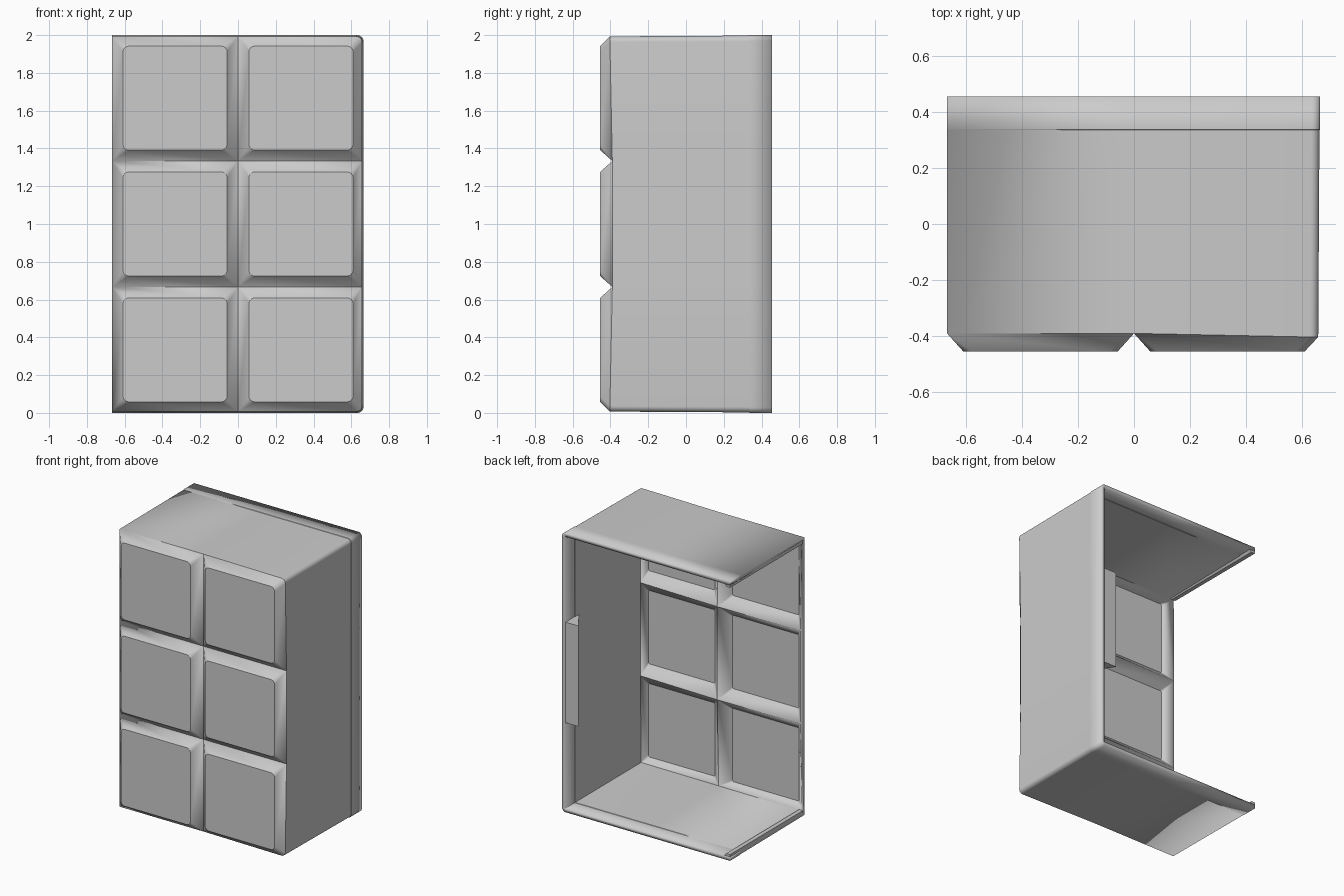
import bpy, bmesh, math

if "Cube" in bpy.data.objects:
    bpy.data.objects.remove(bpy.data.objects["Cube"], do_unlink=True)

LEFT, RIGHT, LOW, HIGH = -0.667, 0.657, 0.007, 1.993
FRONT, GROOVE, EDGE = -0.455, -0.39, -0.403
STEP, BACK, WALL = 0.335, 0.455, 0.028

grey = bpy.data.materials.new("plain grey")
grey.use_nodes = True
grey.diffuse_color = (0.6, 0.6, 0.6, 1)
grey.node_tree.nodes["Principled BSDF"].inputs["Base Color"].default_value = (0.6, 0.6, 0.6, 1)


def make_object(name, bm):
    mesh = bpy.data.meshes.new(name)
    bm.to_mesh(mesh)
    bm.free()
    mesh.materials.append(grey)
    obj = bpy.data.objects.new(name, mesh)
    bpy.context.collection.objects.link(obj)
    return obj


def rounded_rect(x0, x1, z0, z1, radii, steps=6):
    """Counter-clockwise outline seen from the front, one radius per corner."""
    corners = [(x1, z1, 1, 1), (x0, z1, -1, 1), (x0, z0, -1, -1), (x1, z0, 1, -1)]
    points = []
    for i, ((cx, cz, sx, sz), r) in enumerate(zip(corners, radii)):
        for k in range(steps + 1):
            a = math.pi / 2 * (i + k / steps)
            points.append((cx - sx * r + r * math.cos(a), cz - sz * r + r * math.sin(a)))
    return points


def on_rim(x, z):
    near = 0.028
    return (x > RIGHT - near or z < LOW + near and x > LEFT - 1 or z > HIGH - near)


# Front panel: six raised cushions separated by V grooves
bm = bmesh.new()
xs = [LEFT, 0, RIGHT]
zs = [LOW, 2 / 3, 4 / 3, HIGH]
for i in range(2):
    for j in range(3):
        x0, x1, z0, z1 = xs[i], xs[i + 1], zs[j], zs[j + 1]
        top_r = 0.03 if i == 1 and j == 2 else 0
        low_r = 0.03 if i == 1 and j == 0 else 0
        outer = rounded_rect(x0, x1, z0, z1, (top_r, 0, 0, low_r))
        cx, cz = (-1 + 2 * i) / 3, (1 + 2 * j) / 3
        inner = rounded_rect(cx - 0.275, cx + 0.275, cz - 0.275, cz + 0.275, (0.03,) * 4)
        top = [bm.verts.new((x, FRONT, z)) for x, z in inner]
        base = []
        for x, z in outer:
            groove = any(abs(z - g) < 0.001 for g in zs[1:3]) or abs(x) < 0.001 or x == LEFT
            base.append(bm.verts.new((x, EDGE if on_rim(x, z) and not groove else GROOVE, z)))
        bm.faces.new(top)
        for k in range(len(top)):
            n = (k + 1) % len(top)
            bm.faces.new((top[k], base[k], base[n], top[n]))
bmesh.ops.remove_doubles(bm, verts=bm.verts, dist=0.0005)

# Top, side and bottom walls: pull the rim backwards with a slight draft
rim = [e for e in bm.edges if e.is_boundary
       and not all(abs(v.co.x - LEFT) < 0.001 for v in e.verts)]
for y, grow in ((STEP, 0.0045), (STEP + 0.002, 0.0025), (BACK, 0)):
    new = bmesh.ops.extrude_edge_only(bm, edges=rim)["geom"]
    for v in (g for g in new if isinstance(g, bmesh.types.BMVert)):
        v.co.y = y
        v.co.x = LEFT + (v.co.x - LEFT) * (1 + grow / 1.33)
        v.co.z = 1 + (v.co.z - 1) * (1 + grow)
    rim = [g for g in new if isinstance(g, bmesh.types.BMEdge)]
bmesh.ops.recalc_face_normals(bm, faces=bm.faces)
bm.normal_update()
cushion = max(bm.faces, key=lambda f: len(f.verts))
if cushion.normal.y > 0:
    bmesh.ops.reverse_faces(bm, faces=bm.faces)
shell = make_object("shell", bm)
thick = shell.modifiers.new("wall thickness", 'SOLIDIFY')
thick.thickness = WALL
thick.offset = -1
thick.use_even_offset = True
bpy.ops.object.select_all(action='DESELECT')
shell.select_set(True)
bpy.context.view_layer.objects.active = shell
bpy.ops.object.shade_smooth_by_angle(angle=math.radians(30))


def prism(name, outline, axis, lo, hi):
    """Extrude an outline along y or z."""
    bm = bmesh.new()
    ends = []
    for d in (lo, hi):
        ends.append([bm.verts.new((a, b, d) if axis == 'z' else (a, d, b)) for a, b in outline])
    bm.faces.new(ends[0])
    bm.faces.new(ends[1])
    for k in range(len(outline)):
        n = (k + 1) % len(outline)
        bm.faces.new((ends[0][k], ends[0][n], ends[1][n], ends[1][k]))
    bmesh.ops.recalc_face_normals(bm, faces=bm.faces)
    return make_object(name, bm)


# Wedge-shaped catch inside the closed side wall
prism("inner_catch", [(0.65, BACK - 0.001), (0.65, 0.28), (0.535, BACK - 0.001)], 'z', 0.64, 1.36)

# Small lips along the open side of the top and bottom walls
for name, z, s in (("bottom_lip", 0.02, 1), ("top_lip", 1.98, -1)):
    prism(name, [(LEFT, z), (LEFT + 0.05, z), (LEFT + 0.03, z + s * 0.025), (LEFT, z + s * 0.025)],
          'y', GROOVE + 0.02, BACK - 0.001)
